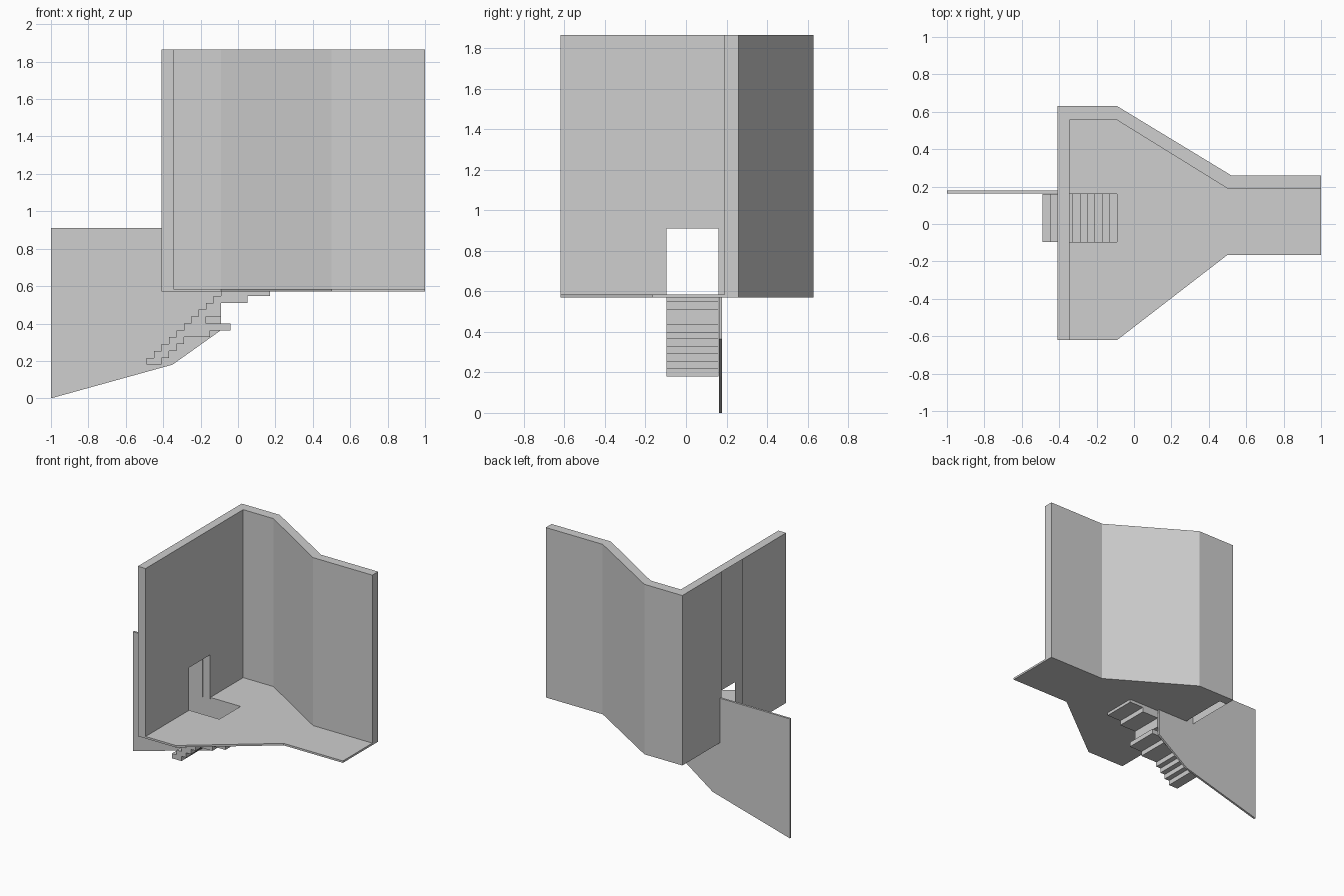
import bpy, bmesh
from mathutils import Vector

cube = bpy.data.objects.get("Cube")
if cube:
    bpy.data.objects.remove(cube, do_unlink=True)

grey = bpy.data.materials.new("plain_grey")
grey.use_nodes = True
COLOUR = (0.62, 0.62, 0.62, 1)
grey.diffuse_color = COLOUR
grey.node_tree.nodes["Principled BSDF"].inputs["Base Color"].default_value = COLOUR

BASE, FLOOR, DOOR, TOP = 0.57, 0.585, 0.91, 1.865
DOOR_Y0, DOOR_Y1 = -0.095, 0.16


def finish(name, bm):
    mesh = bpy.data.meshes.new(name)
    bm.to_mesh(mesh)
    bm.free()
    mesh.materials.append(grey)
    obj = bpy.data.objects.new(name, mesh)
    bpy.context.scene.collection.objects.link(obj)
    return obj


def prism(name, points, offset):
    """Extrude a flat outline along an offset."""
    bm = bmesh.new()
    face = bm.faces.new([bm.verts.new(p) for p in points])
    result = bmesh.ops.extrude_face_region(bm, geom=[face], use_keep_orig=True)
    moved = [v for v in result["geom"] if isinstance(v, bmesh.types.BMVert)]
    bmesh.ops.translate(bm, verts=moved, vec=Vector(offset))
    bmesh.ops.recalc_face_normals(bm, faces=bm.faces)
    return finish(name, bm)


def quad(bm, *points):
    bm.faces.new([bm.verts.new(p) for p in points])


def upright(bm, a, b, low, high=TOP):
    """Vertical panel running from a to b in plan."""
    quad(bm, (*a, low), (*b, low), (*b, high), (*a, high))


# Floor slab, notched for the stairwell and the hollow wall
floor_plan = [(-0.41, -0.62), (-0.09, -0.62), (0.5, -0.165), (1, -0.165),
              (1, 0.26), (0.52, 0.26), (-0.09, 0.63), (-0.41, 0.63),
              (-0.41, 0.555), (-0.345, 0.555), (-0.345, DOOR_Y1),
              (-0.09, DOOR_Y1), (-0.09, DOOR_Y0), (-0.41, DOOR_Y0)]
prism("floor", [(x, y, BASE) for x, y in floor_plan], (0, 0, FLOOR - BASE))

# Hollow walls: inner and outer skins joined by a top cap
inner = [(1, 0.19), (0.5, 0.19), (-0.09, 0.555), (-0.345, 0.555), (-0.345, -0.62)]
outer = [(1, 0.26), (0.52, 0.26), (-0.09, 0.63), (-0.41, 0.63), (-0.41, -0.62)]
bm = bmesh.new()
for i in range(3):
    upright(bm, outer[i], outer[i + 1], BASE)
    upright(bm, inner[i + 1], inner[i], FLOOR)
for i in range(4):
    quad(bm, *[(*p, TOP) for p in (inner[i], outer[i], outer[i + 1], inner[i + 1])])

# Door wall: the outer skin is open to full height, the inner to door height
for skin, low in ((outer, BASE), (inner, FLOOR)):
    start, end = skin[3], skin[4]
    x = start[0]
    spans = [(start[1], DOOR_Y1, low), (DOOR_Y0, end[1], low)]
    if skin is inner:
        spans.append((DOOR_Y1, DOOR_Y0, DOOR))
    for y0, y1, z in spans:
        if skin is inner:
            y0, y1 = y1, y0
        upright(bm, (x, y0), (x, y1), z)

# End caps
upright(bm, inner[0], outer[0], BASE)
upright(bm, outer[4], inner[4], BASE)
bmesh.ops.remove_doubles(bm, verts=bm.verts, dist=0.0005)
finish("walls", bm)

# Thin panel beside the stairs
panel = [(-1, 0), (-0.35, 0.18), (-0.09, 0.365), (-0.09, BASE),
         (-0.35, BASE), (-0.35, DOOR), (-1, DOOR)]
prism("side_panel", [(x, 0.162, z) for x, z in panel], (0, 0.016, 0))

# Overlapping slab steps, with uneven rear ends
ends = [-0.41, -0.37, -0.33, -0.29, -0.15, -0.04, -0.17, -0.09, -0.09, 0.05, 0.17]
RISE, RUN = 0.0367, 0.04
for i, x1 in enumerate(ends):
    x0, z = -0.49 + RUN * i, 0.18 + RISE * i
    outline = [(x0, DOOR_Y0, z), (x1, DOOR_Y0, z), (x1, DOOR_Y1, z), (x0, DOOR_Y1, z)]
    prism(f"step_{i + 1}", outline, (0, 0, RISE))
